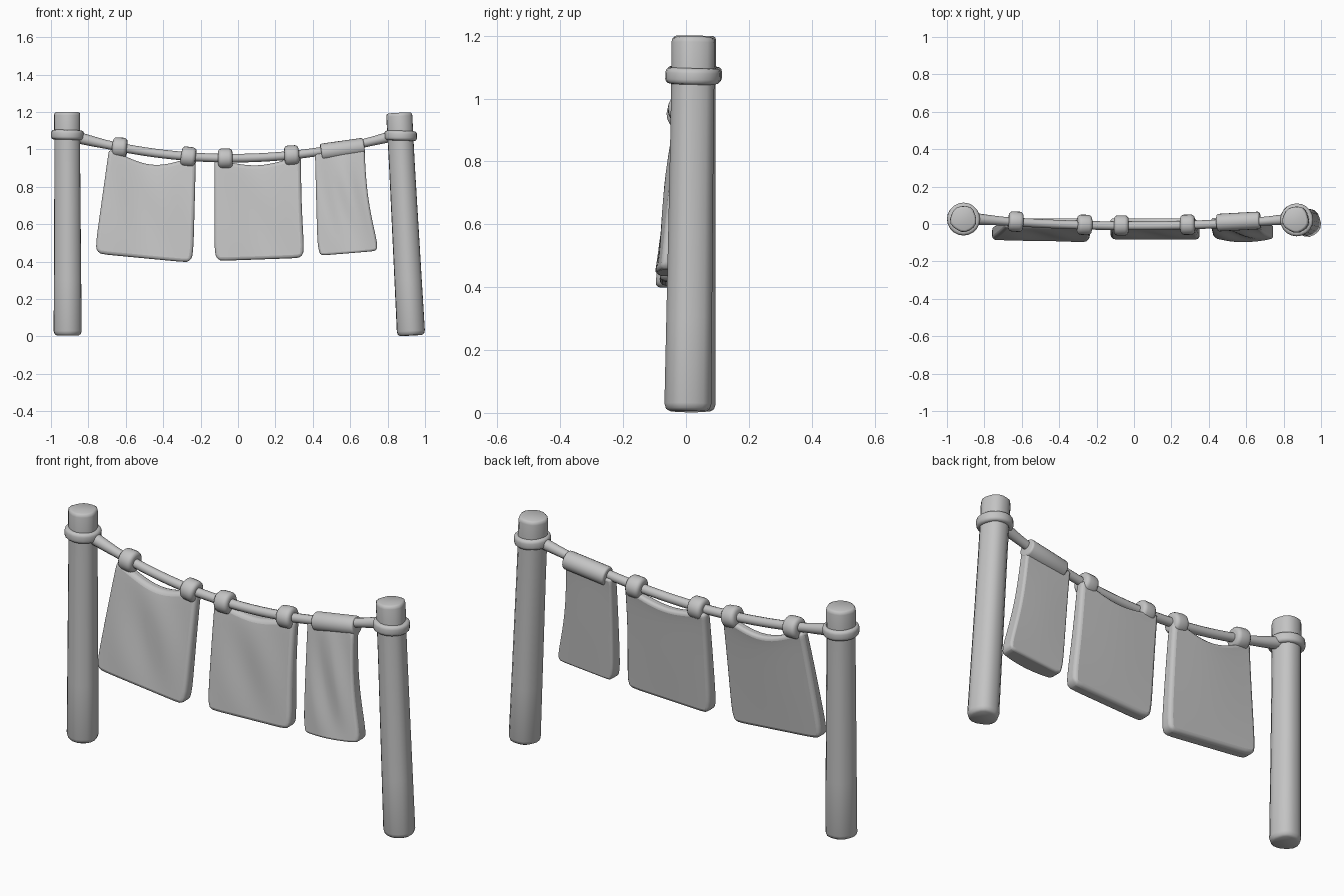
import bpy, bmesh, math
from mathutils import Vector

old = bpy.data.objects.get("Cube")
if old:
    bpy.data.objects.remove(old, do_unlink=True)

grey = bpy.data.materials.new("plain grey")
grey.use_nodes = True
grey.diffuse_color = (0.55, 0.55, 0.55, 1)
grey.node_tree.nodes["Principled BSDF"].inputs["Base Color"].default_value = (0.55, 0.55, 0.55, 1)


def finish(name, bm, angle=50):
    bmesh.ops.recalc_face_normals(bm, faces=bm.faces)
    mesh = bpy.data.meshes.new(name)
    bm.to_mesh(mesh)
    bm.free()
    mesh.materials.append(grey)
    ob = bpy.data.objects.new(name, mesh)
    bpy.context.collection.objects.link(ob)
    bpy.ops.object.select_all(action='DESELECT')
    ob.select_set(True)
    bpy.context.view_layer.objects.active = ob
    bpy.ops.object.shade_smooth_by_angle(angle=math.radians(angle))
    return ob


def tube(name, points, radii, sides=16, wobble=0.0):
    """Closed tube through the points, with a radius at each one."""
    bm = bmesh.new()
    pts = [Vector(p) for p in points]
    guide = Vector((0, 1, 0))
    rings = []
    for i, p in enumerate(pts):
        d = (pts[min(i + 1, len(pts) - 1)] - pts[max(i - 1, 0)]).normalized()
        u = d.cross(guide).normalized()
        v = d.cross(u)
        ring = []
        for k in range(sides):
            a = math.tau * k / sides
            r = radii[i] * (1 + wobble * math.sin(3 * a + 1) + wobble * math.sin(5 * a))
            ring.append(bm.verts.new(p + r * (math.cos(a) * u + math.sin(a) * v)))
        rings.append(ring)
    for a, b in zip(rings, rings[1:]):
        for k in range(sides):
            n = (k + 1) % sides
            bm.faces.new((a[k], a[n], b[n], b[k]))
    bm.faces.new(rings[0])
    bm.faces.new(rings[-1])
    return finish(name, bm)


def rounded(name, centre, direction, length, radius, edge):
    """Short cylinder with rounded rims."""
    c, d = Vector(centre), Vector(direction).normalized()
    profile = [(-length / 2 + edge * (1 - math.cos(t)), radius - edge * (1 - math.sin(t)))
               for t in (math.radians(a) for a in (0, 30, 60, 90))]
    profile += [(-z, r) for z, r in reversed(profile)]
    return tube(name, [c + d * z for z, r in profile], [r for z, r in profile], 20)


def rope_at(x):
    return Vector((x, -0.01 + 0.052 * x * x, 0.953 + 0.01 * x + 0.162 * x * x))


def rope_dir(x):
    return rope_at(x + 0.01) - rope_at(x - 0.01)


# Posts with softened ends, and the collar tied round each
posts = {"right": ((-0.909, 0.02, 0.005), (-0.912, 0.027, 1.2)),
         "left": ((0.927, 0.006, 0.005), (0.863, 0.024, 1.195))}
for side, (low, high) in posts.items():
    low, high = Vector(low), Vector(high)
    spans = [0, 0.006, 0.02, 0.25, 0.5, 0.75, 0.9, 0.985, 0.996, 1]
    sizes = [0.058, 0.07, 0.075, 0.073, 0.071, 0.069, 0.069, 0.07, 0.067, 0.058]
    tube(side + "_post", [low.lerp(high, t) for t in spans], sizes, 18, 0.025)
    rounded(side + "_collar", low.lerp(high, 0.897), (0.03, 0.02, 1), 0.052, 0.088, 0.016)

# Sagging rope, thicker where it is tied
xs = [-0.87 + 1.7 * i / 32 for i in range(33)]
tube("rope", [rope_at(x) for x in xs],
     [0.023 + 0.008 * max(0, (abs(x) - 0.7) / 0.15) for x in xs], 12)

# Cloth loops around the rope, each with its own tilt
for i, (x, tilt) in enumerate(((-0.632, -0.12), (-0.265, 0.06), (-0.068, -0.03), (0.287, 0.04))):
    ob = rounded("cloth_loop_%d" % (i + 1), (0, 0, 0), rope_dir(x), 0.078, 0.054, 0.02)
    ob.location = rope_at(x) + Vector((0, 0.002, -0.002))
    ob.rotation_euler.y = tilt

# Rolled sleeve holding the narrow cloth
rounded("cloth_sleeve", rope_at(0.559) + Vector((0, 0.007, -0.01)), (1, 0.055, 0.14),
        0.232, 0.047, 0.01)


def cloth(name, tl, tr, br, bl, sag, waist, fold, lean, bulge):
    """Thick hanging panel: sagging top edge, soft folds, leaning forward at its foot."""
    tl, tr, br, bl = (Vector((x, 0, z)) for x, z in (tl, tr, br, bl))
    n = 16
    bm = bmesh.new()
    sides = []
    for back in (0, 1):
        grid = []
        for j in range(n + 1):
            t = j / n
            row = []
            for i in range(n + 1):
                s = i / n
                u = 2 * s - 1
                p = tl.lerp(tr, s).lerp(bl.lerp(br, s), t)
                arch = math.sin(math.pi * s)
                p.z -= sag * arch ** 1.3 * (1 - t) ** 2
                p.x -= waist * math.sin(math.pi * t) * s
                # Rounded lower corners
                round_off = 0.012 * abs(u) ** 12 * t ** 14
                p.z += round_off
                p.x -= math.copysign(round_off, u)
                thick = 0.027 + 0.008 * t
                pull = math.sin(math.pi * t) * arch
                p.y = 0.006 + (lean[0] * (1 - s) + lean[1] * s) * t ** 0.85
                if back:
                    p.y += thick + 0.003 * pull
                else:
                    p.y -= thick - fold * pull * math.sin(9 * s - 4 * t) + bulge * arch * t
                row.append(bm.verts.new(p))
            grid.append(row)
        sides.append(grid)
        for j in range(n):
            for i in range(n):
                bm.faces.new((grid[j][i], grid[j][i + 1], grid[j + 1][i + 1], grid[j + 1][i]))

    def rim(g):
        return g[0] + [r[-1] for r in g[1:]] + g[-1][-2::-1] + [r[0] for r in g[-2:0:-1]]

    a, b = rim(sides[0]), rim(sides[1])
    for k in range(len(a)):
        m = (k + 1) % len(a)
        bm.faces.new((a[k], a[m], b[m], b[k]))
    ob = finish(name, bm, 60)
    bevel = ob.modifiers.new("soft_edges", 'BEVEL')
    bevel.width = 0.018
    bevel.segments = 3
    bevel.limit_method = 'ANGLE'
    bevel.angle_limit = math.radians(40)


cloth("right_cloth", (-0.69, 1.0), (-0.225, 0.96), (-0.24, 0.393), (-0.768, 0.443),
      0.062, 0, 0.01, (-0.058, -0.07), 0)
cloth("middle_cloth", (-0.127, 0.945), (0.337, 0.965), (0.358, 0.42), (-0.126, 0.403),
      0.04, 0.006, 0.007, (-0.056, -0.056), 0)
cloth("left_cloth", (0.412, 0.98), (0.677, 0.995), (0.757, 0.458), (0.426, 0.431),
      0, 0.018, 0.012, (-0.048, -0.048), 0.022)
